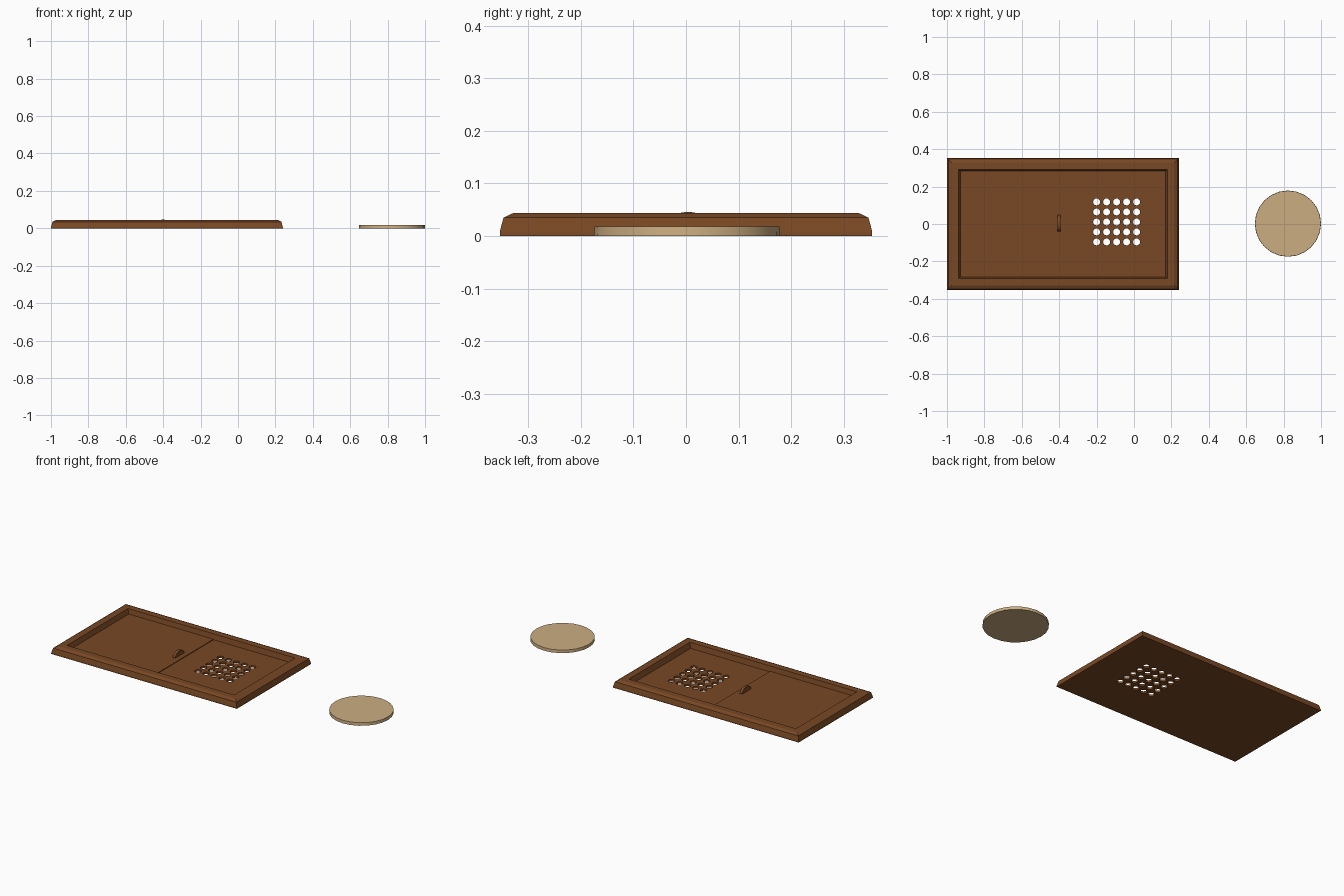
import bpy, bmesh, math

if "Cube" in bpy.data.objects:
    bpy.data.objects.remove(bpy.data.objects["Cube"])

def material(name, color):
    m = bpy.data.materials.new(name)
    m.diffuse_color = (*color, 1)
    m.use_nodes = True
    m.node_tree.nodes["Principled BSDF"].inputs["Base Color"].default_value = m.diffuse_color
    return m

WOOD = material("brown wood", (0.19, 0.065, 0.018))
TAN = material("tan wood", (0.60, 0.42, 0.22))

def make(name, bm, mat):
    bmesh.ops.recalc_face_normals(bm, faces=bm.faces)
    me = bpy.data.meshes.new(name)
    bm.to_mesh(me)
    bm.free()
    ob = bpy.data.objects.new(name, me)
    me.materials.append(mat)
    bpy.context.collection.objects.link(ob)
    return ob

def lofted_rects(name, cx, rings, mat):
    """Rectangles (half x, half y, z) joined from first to last, both ends capped."""
    bm = bmesh.new()
    loops = [[bm.verts.new((cx + sx * hx, sy * hy, z))
              for sx, sy in ((-1, -1), (1, -1), (1, 1), (-1, 1))]
             for hx, hy, z in rings]
    for a, b in zip(loops, loops[1:]):
        for i in range(4):
            j = (i + 1) % 4
            bm.faces.new((a[i], a[j], b[j], b[i]))
    bm.faces.new(loops[0][::-1])
    bm.faces.new(loops[-1])
    return make(name, bm, mat)

# Tray: chamfered rim around a recessed floor
CX = -0.38
tray = lofted_rects("tray", CX, [
    (0.62, 0.354, 0), (0.619, 0.354, 0.008), (0.612, 0.347, 0.035),
    (0.594, 0.328, 0.044), (0.558, 0.291, 0.044), (0.548, 0.284, 0.012)], WOOD)

# Drain holes, 5 by 5
bm = bmesh.new()
for i in range(5):
    for j in range(5):
        ret = bmesh.ops.create_cone(bm, cap_ends=True, segments=16,
                                    radius1=0.0185, radius2=0.0185, depth=0.1)
        bmesh.ops.translate(bm, verts=ret["verts"],
                            vec=(-0.2 + 0.0535 * i, -0.096 + 0.0535 * j, 0))
cutter = make("hole_cutter", bm, WOOD)
cutter.hide_render = True
cutter.hide_set(True)
mod = tray.modifiers.new("holes", "BOOLEAN")
mod.operation = "DIFFERENCE"
mod.solver = "EXACT"
mod.object = cutter

# Solid cover panel on the left part of the floor
lofted_rects("cover_panel", -0.645, [(0.283, 0.284, 0.011), (0.283, 0.284, 0.016)], WOOD)

# Half-oval finger grip on the cover
bm = bmesh.new()
profile = [(0.044 * math.cos(math.pi * k / 12), 0.015 + 0.031 * math.sin(math.pi * k / 12))
           for k in range(13)]
sides = [[bm.verts.new((-0.4 + x, 0.004 + y, z)) for y, z in profile] for x in (-0.008, 0.008)]
for s in sides:
    bm.faces.new(s)
for k in range(13):
    n = (k + 1) % 13
    bm.faces.new((sides[0][k], sides[0][n], sides[1][n], sides[1][k]))
make("finger_grip", bm, WOOD)

# Loose round coaster
bm = bmesh.new()
bmesh.ops.create_cone(bm, cap_ends=True, segments=24, radius1=0.177, radius2=0.176, depth=0.018)
bmesh.ops.translate(bm, verts=bm.verts, vec=(0.823, 0.002, 0.009))
coaster = make("coaster", bm, TAN)
bpy.context.view_layer.objects.active = coaster
coaster.select_set(True)
bpy.ops.object.shade_smooth_by_angle(angle=math.radians(35))
